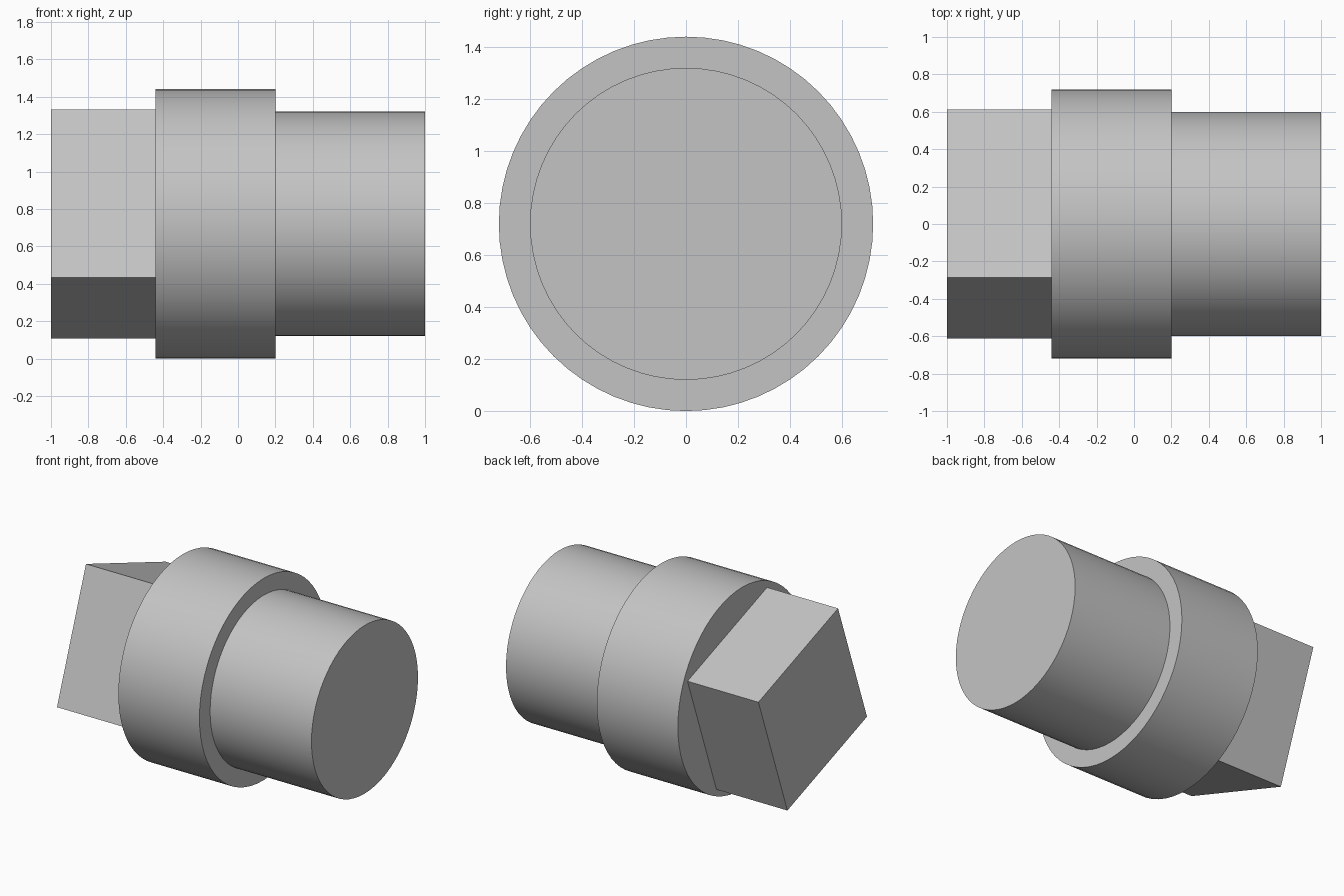
import bpy
import bmesh
from math import cos, sin, pi, radians

old = bpy.data.objects.get("Cube")
if old:
    bpy.data.objects.remove(old, do_unlink=True)

AXIS_Z = 0.72

steel = bpy.data.materials.new("plain grey")
steel.use_nodes = True
grey = (0.55, 0.55, 0.55, 1)
steel.diffuse_color = grey
steel.node_tree.nodes["Principled BSDF"].inputs["Base Color"].default_value = grey


def turned_part(name, profile, sides, turn=0.0, cap_start=True, cap_end=True):
    """Sweep (x, radius) points around the long axis."""
    bm = bmesh.new()
    rings = []
    for x, r in profile:
        angles = [turn + 2 * pi * i / sides for i in range(sides)]
        rings.append([bm.verts.new((x, r * cos(a), AXIS_Z + r * sin(a))) for a in angles])
    for a, b in zip(rings, rings[1:]):
        for i in range(sides):
            j = (i + 1) % sides
            bm.faces.new((a[i], a[j], b[j], b[i]))
    if cap_start:
        bm.faces.new(rings[0])
    if cap_end:
        bm.faces.new(rings[-1])
    bmesh.ops.recalc_face_normals(bm, faces=bm.faces)
    mesh = bpy.data.meshes.new(name)
    bm.to_mesh(mesh)
    bm.free()
    mesh.materials.append(steel)
    obj = bpy.data.objects.new(name, mesh)
    bpy.context.collection.objects.link(obj)
    return obj


# Round shaft with its wider collar
body = turned_part("collar_and_shaft",
                   [(-0.44, 0.72), (0.2, 0.72), (0.2, 0.6), (1, 0.6)], 64)
bpy.ops.object.select_all(action="DESELECT")
body.select_set(True)
bpy.context.view_layer.objects.active = body
bpy.ops.object.shade_smooth_by_angle(angle=radians(30))

# Square drive end, turned about the axis; closed only at its outer end
turned_part("square_drive", [(-1, 0.675), (-0.44, 0.675)], 4,
            turn=radians(25), cap_end=False)
